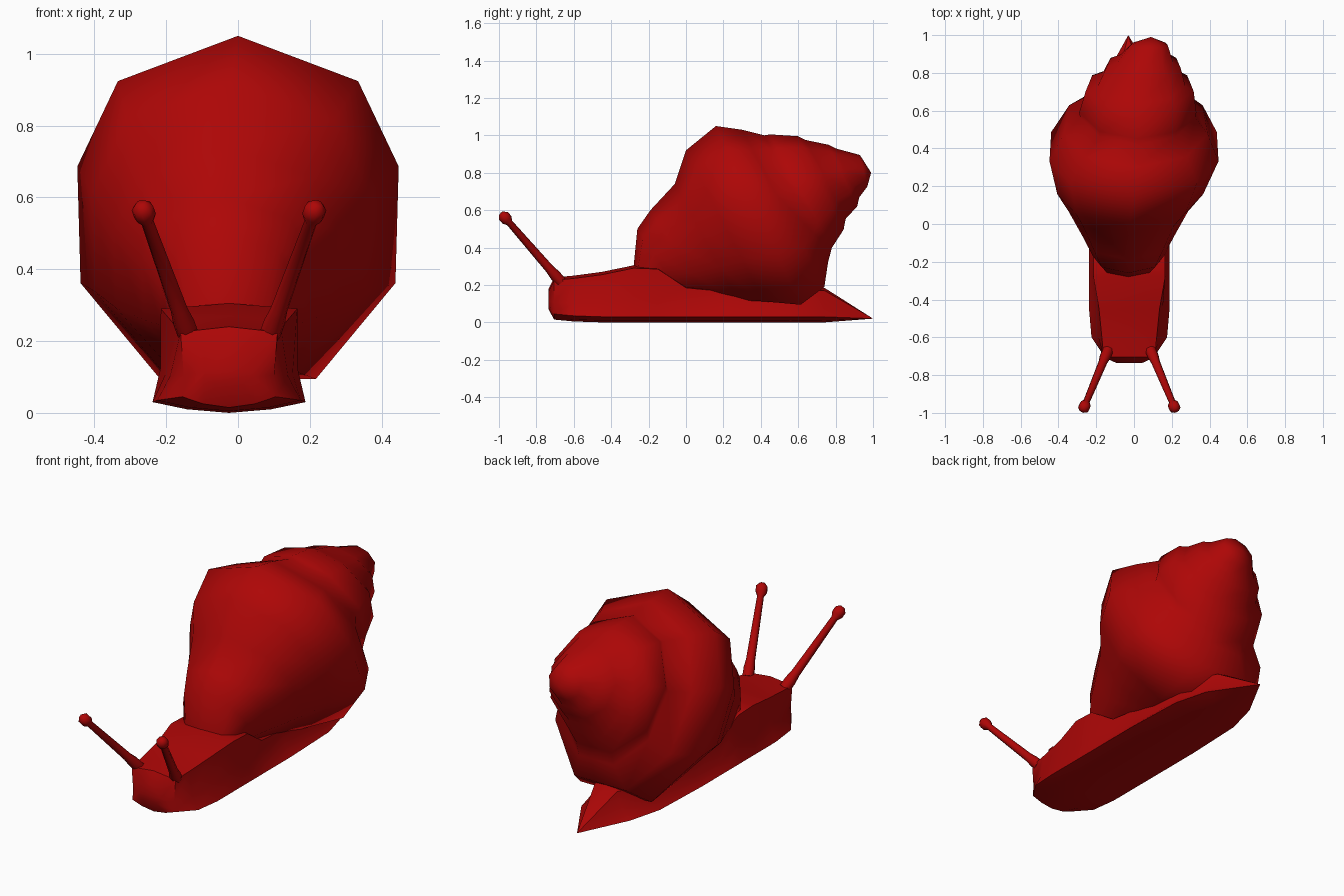
import bpy, bmesh
from math import sin, cos, pi, radians
from mathutils import Vector

if "Cube" in bpy.data.objects:
    bpy.data.objects.remove(bpy.data.objects["Cube"])

red = bpy.data.materials.new("red")
red.diffuse_color = (0.42, 0.002, 0.002, 1)
red.use_nodes = True
red.node_tree.nodes["Principled BSDF"].inputs["Base Color"].default_value = red.diffuse_color


def loft(name, rings, tip=None, angle=40):
    """Skin a list of equal-length closed rings, optionally ending in a point."""
    bm = bmesh.new()
    rows = [[bm.verts.new(p) for p in r] for r in rings]
    n = len(rows[0])
    for a, b in zip(rows, rows[1:]):
        for i in range(n):
            j = (i + 1) % n
            bm.faces.new((a[i], a[j], b[j], b[i]))
    bm.faces.new(rows[0])
    if tip:
        t = bm.verts.new(tip)
        for i in range(n):
            bm.faces.new((rows[-1][i], rows[-1][(i + 1) % n], t))
    else:
        bm.faces.new(rows[-1])
    bmesh.ops.recalc_face_normals(bm, faces=bm.faces)
    me = bpy.data.meshes.new(name)
    bm.to_mesh(me)
    bm.free()
    me.materials.append(red)
    ob = bpy.data.objects.new(name, me)
    bpy.context.collection.objects.link(ob)
    bpy.ops.object.select_all(action='DESELECT')
    ob.select_set(True)
    bpy.context.view_layer.objects.active = ob
    bpy.ops.object.shade_smooth_by_angle(angle=radians(angle))
    return ob


# Shell: tilted nine-sided rings (top y, z, bottom y, z, half width, centre x)
whorls = [
    (-0.28, 0.30, -0.12, 0.18, 0.15, -0.03),
    (-0.26, 0.50, -0.02, 0.14, 0.19, -0.03),
    (-0.19, 0.60, 0.12, 0.12, 0.24, -0.03),
    (-0.06, 0.74, 0.28, 0.11, 0.32, -0.03),
    (0.00, 0.92, 0.42, 0.10, 0.39, -0.02),
    (0.16, 1.05, 0.62, 0.08, 0.452, 0.0),
    (0.30, 1.03, 0.75, 0.17, 0.385, 0.01),
    (0.42, 1.00, 0.77, 0.30, 0.31, 0.02),
    (0.45, 1.005, 0.79, 0.38, 0.315, 0.02),
    (0.60, 0.995, 0.85, 0.48, 0.29, 0.03),
    (0.64, 0.975, 0.86, 0.54, 0.235, 0.04),
    (0.76, 0.95, 0.92, 0.61, 0.20, 0.05),
    (0.80, 0.93, 0.93, 0.66, 0.15, 0.06),
    (0.93, 0.895, 0.97, 0.72, 0.10, 0.08),
]
BOXY = [(0, 1), (0.74, 0.74), (0.99, 0.25), (0.97, -0.42), (0.48, -0.97)]
ROUND = [(sin(i * pi / 4.5), cos(i * pi / 4.5)) for i in range(5)]


def whorl_ring(k, ty, tz, by, bz, w, xc):
    top, bot = Vector((xc, ty, tz)), Vector((xc, by, bz))
    mid, half = (top + bot) / 2, (top - bot) / 2
    f = min(1, max(0, (k - 5) / 2))       # big whorl boxy, spire round
    pts = [(a[0] + f * (b[0] - a[0]), a[1] + f * (b[1] - a[1]))
           for a, b in zip(BOXY, ROUND)]
    pts += [(-x, z) for x, z in reversed(pts[1:])]
    return [mid + half * z + Vector((w * x, 0, 0)) for x, z in pts]


loft("shell", [whorl_ring(k, *w) for k, w in enumerate(whorls)],
     (0.09, 0.99, 0.80), 60)

# Body: flat-footed sections (y, sole z, top z, foot half width, top half width)
CX = -0.025
sections = [
    (-0.735, 0.07, 0.18, 0.07, 0.07),
    (-0.705, 0.015, 0.24, 0.13, 0.135),
    (-0.60, 0.005, 0.25, 0.20, 0.145),
    (-0.45, 0.0, 0.27, 0.213, 0.16),
    (-0.28, 0.0, 0.305, 0.213, 0.19),
    (-0.15, 0.0, 0.30, 0.213, 0.19),
    (0.0, 0.0, 0.20, 0.213, 0.17),
    (0.20, 0.0, 0.18, 0.213, 0.16),
    (0.55, 0.0, 0.18, 0.20, 0.16),
    (0.74, 0.0, 0.185, 0.15, 0.07),
]


def body_ring(y, lo, hi, w, t):
    side = [(0.55 * w, lo + 0.01), (w, lo + 0.03),
            (0.475 * (w + t), lo + 0.4 * (hi - lo)), (t, hi - 0.015)]
    pts = [(0, lo)] + side + [(0, hi)] + [(-x, z) for x, z in reversed(side)]
    return [(CX + x, y, z) for x, z in pts]


loft("body", [body_ring(*s) for s in sections], (-0.03, 1.0, 0.02))

# Eye stalks: thin tapered stem, round knob (distance along, radius)
profile = [(-0.05, 0.03), (0.05, 0.03), (0.15, 0.024), (0.86, 0.018),
           (0.91, 0.031), (0.97, 0.031), (1.01, 0.014)]
for s, side in ((-1, "left"), (1, "right")):
    base = Vector((CX + s * 0.12, -0.685, 0.235))
    run = Vector((CX + s * 0.245, -0.985, 0.58)) - base
    u = run.cross(Vector((1, 0, 0))).normalized()
    v = run.cross(u).normalized()
    loft(side + "_eye_stalk",
         [[base + run * d + r * (u * cos(i * pi / 4) + v * sin(i * pi / 4))
           for i in range(8)] for d, r in profile], angle=60)
